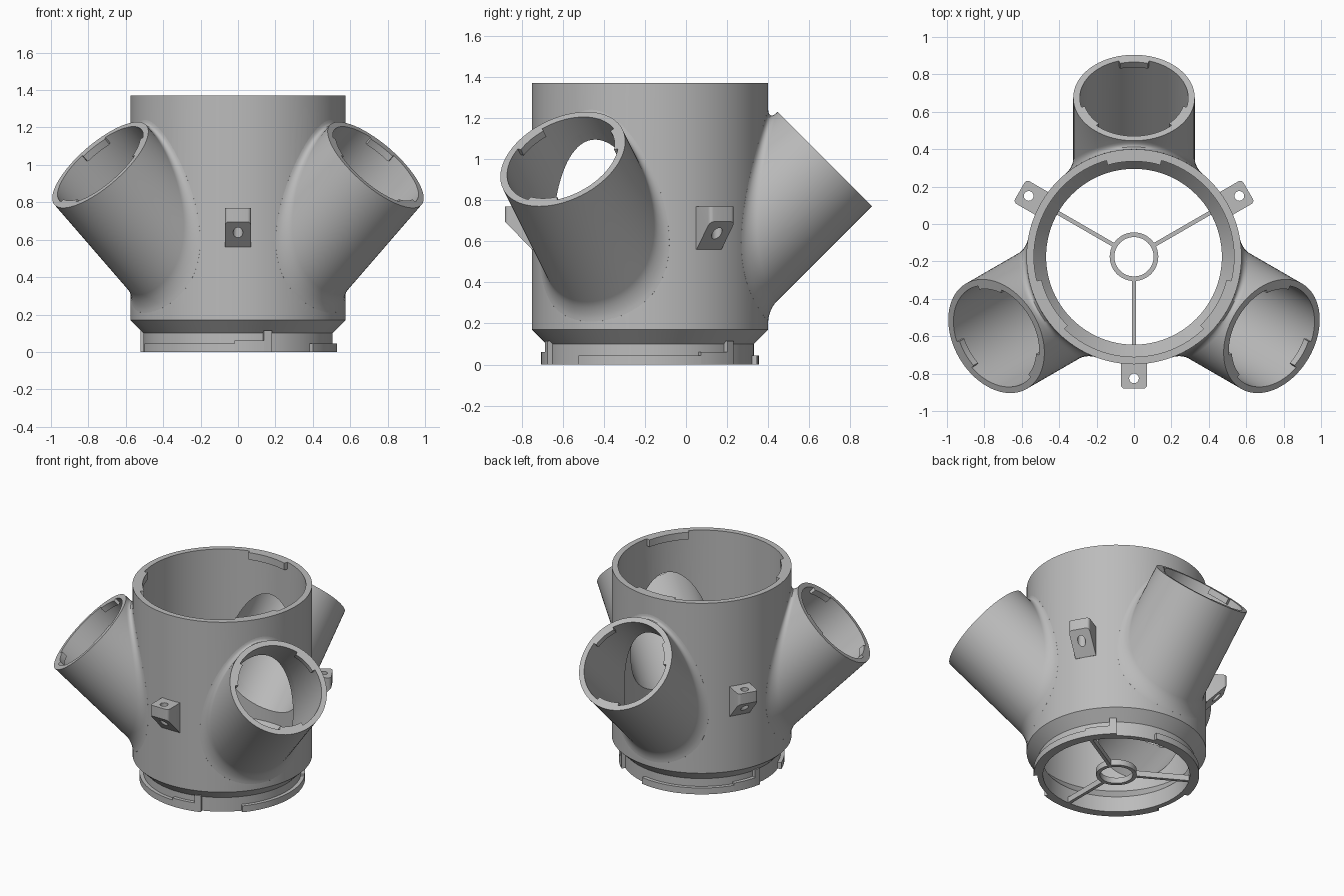
import bpy, bmesh
from math import sin, cos, pi, radians, sqrt
from mathutils import Matrix

if "Cube" in bpy.data.objects:
    bpy.data.objects.remove(bpy.data.objects["Cube"])

CY = -0.175                     # hub axis offset in y
R, R_IN, TOP = 0.575, 0.535, 1.37
ARM_R, ARM_IN, FILLET = 0.325, 0.29, 0.04
ARM_END, ARM_Z0 = 0.85, 0.15    # rim centre radius, height where arm axis meets hub axis
ARM_ANGLES = (90, 210, 330)
TAB_ANGLES = (30, 150, 270)

grey = bpy.data.materials.new("plain_grey")
grey.use_nodes = True
grey.diffuse_color = (0.5, 0.5, 0.5, 1)
grey.node_tree.nodes["Principled BSDF"].inputs["Base Color"].default_value = (0.5, 0.5, 0.5, 1)


def frame(deg):
    """Hub frame whose local x points outward at the given angle."""
    return Matrix.Translation((0, CY, 0)) @ Matrix.Rotation(radians(deg), 4, 'Z')


def finish(name, bm, matrix):
    bmesh.ops.recalc_face_normals(bm, faces=bm.faces)
    mesh = bpy.data.meshes.new(name)
    bm.to_mesh(mesh)
    bm.free()
    mesh.transform(matrix)
    mesh.materials.append(grey)
    ob = bpy.data.objects.new(name, mesh)
    bpy.context.collection.objects.link(ob)
    return ob


def loft(name, rows, matrix, closed=True):
    """Skin rows of points; the rows close on themselves, the row ends optionally."""
    bm = bmesh.new()
    grid = [[bm.verts.new(p) for p in row] for row in rows]
    n, m = len(grid), len(grid[0])
    for i in range(n if closed else n - 1):
        a, b = grid[i], grid[(i + 1) % n]
        for j in range(m):
            k = (j + 1) % m
            bm.faces.new((a[j], a[k], b[k], b[j]))
    if not closed:
        bm.faces.new(grid[0])
        bm.faces.new(grid[-1])
    return finish(name, bm, matrix)


def revolve(name, profile, matrix, segs=96):
    turns = [2 * pi * i / segs for i in range(segs)]
    return loft(name, [[(r * cos(t), r * sin(t), z) for r, z in profile] for t in turns], matrix)


def sector(name, r0, r1, start, end, z0, z1, matrix):
    """Solid piece of a ring between two angles."""
    steps = max(2, int((end - start) / 3))
    rows = []
    for i in range(steps + 1):
        t = radians(start + (end - start) * i / steps)
        rows.append([(r * cos(t), r * sin(t), z)
                     for r, z in ((r0, z0), (r1, z0), (r1, z1), (r0, z1))])
    return loft(name, rows, matrix, closed=False)


def cylinder(name, r, depth, matrix, segs):
    bm = bmesh.new()
    bmesh.ops.create_cone(bm, cap_ends=True, segments=segs, radius1=r, radius2=r, depth=depth)
    return finish(name, bm, matrix)


def cut(target, cutter):
    mod = target.modifiers.new("cut", 'BOOLEAN')
    mod.operation, mod.solver, mod.object = 'DIFFERENCE', 'EXACT', cutter
    bpy.context.view_layer.objects.active = target
    bpy.ops.object.modifier_apply(modifier=mod.name)
    bpy.data.objects.remove(cutter)


parts = []

# Hub: tube wall with tapered foot and collar
hub = revolve("hub_body", [(0.47, 0), (0.505, 0), (0.505, 0.10), (R, 0.17), (R, TOP),
                           (R_IN, TOP), (R_IN, 0.19), (0.47, 0.11)], frame(0))
for deg in ARM_ANGLES:
    tilt = Matrix.Rotation(pi / 4, 4, 'Y')
    bore = frame(deg) @ Matrix.Translation((0.6, 0, ARM_Z0 + 0.6)) @ tilt
    cut(hub, cylinder("bore_cutter", ARM_IN, 1.1, bore, 72))
parts.append(hub)

# Angled arms: rim, outer wall, fillet onto the hub, inner bore
PHI = [2 * pi * j / 72 for j in range(72)]


def rim_row(r):
    return [(ARM_END - r * sin(p) / sqrt(2), r * cos(p),
             ARM_Z0 + ARM_END + r * sin(p) / sqrt(2)) for p in PHI]


def hub_row(r, h):
    """Where an arm of radius r meets a hub of radius h."""
    row = []
    for p in PHI:
        a = sqrt(h * h - (r * cos(p)) ** 2)
        row.append((a, r * cos(p), ARM_Z0 + a + r * sin(p) * sqrt(2)))
    return row


for deg in ARM_ANGLES:
    rows = [rim_row(ARM_IN), rim_row(ARM_R)]
    for k in range(7):
        t = pi / 2 * (1 - k / 6)
        rows.append(hub_row(ARM_R + FILLET * (1 - sin(t)), R + FILLET * (1 - cos(t))))
    rows += [hub_row(ARM_R + FILLET, R - 0.005), hub_row(ARM_IN, R - 0.005)]
    parts.append(loft("arm_tube", rows, frame(deg)))
    # Locking lugs just inside the arm rim
    end = frame(deg) @ Matrix.Translation((ARM_END, 0, ARM_Z0 + ARM_END)) \
        @ Matrix.Rotation(pi / 4, 4, 'Y')
    for a in (0, 120, 240):
        parts.append(sector("arm_lug", 0.27, 0.3, a - 16, a + 16, -0.04, 0, end))

# Hub rim lugs
for deg in ARM_ANGLES:
    parts.append(sector("rim_lug", 0.51, 0.55, -16, 16, TOP - 0.05, TOP, frame(deg)))

# Twist-lock rails on the collar, each with a raised part and a stop
for turn in (0, 120, 240):
    for name, a0, a1, height in (("lock_rail", -161, -92, 0.045),
                                 ("lock_ramp", -92, -74.7, 0.06),
                                 ("lock_stop", -74.7, -70, 0.115)):
        parts.append(sector(name, 0.49, 0.53, a0, a1, 0, height, frame(turn)))

# Spoked centre ring in the foot
parts.append(revolve("centre_ring", [(0.105, 0), (0.13, 0), (0.13, 0.04), (0.105, 0.04)],
                     frame(0), 48))
for deg in TAB_ANGLES:
    bm = bmesh.new()
    bmesh.ops.create_cube(bm, size=1)
    bmesh.ops.scale(bm, verts=bm.verts, vec=(0.36, 0.022, 0.04))
    parts.append(finish("spoke", bm, frame(deg) @ Matrix.Translation((0.3, 0, 0.02))))

# Mounting tabs with a vertical screw hole
for deg in TAB_ANGLES:
    side = [(0.55, 0.77), (0.705, 0.77), (0.705, 0.695), (R, 0.56), (0.55, 0.56)]
    bm = bmesh.new()
    near, far = [[bm.verts.new((x, y, z)) for x, z in side] for y in (-0.07, 0.07)]
    bm.faces.new(near)
    bm.faces.new(far)
    for i in range(len(side)):
        k = (i + 1) % len(side)
        bm.faces.new((near[i], near[k], far[k], far[i]))
    corners = [e for e in bm.edges if all(v.co.x > 0.7 for v in e.verts)
               and abs(e.verts[0].co.z - e.verts[1].co.z) > 0.01]
    bmesh.ops.bevel(bm, geom=corners, offset=0.02, segments=4, profile=0.5, affect='EDGES')
    tab = finish("mounting_tab", bm, frame(deg))
    cut(tab, cylinder("hole_cutter", 0.026, 0.6,
                      frame(deg) @ Matrix.Translation((0.65, 0, 0.66)), 24))
    parts.append(tab)

# Smooth round surfaces, keep edges sharp
bpy.ops.object.select_all(action='DESELECT')
for ob in parts:
    ob.select_set(True)
bpy.context.view_layer.objects.active = hub
bpy.ops.object.shade_smooth_by_angle(angle=radians(30))
